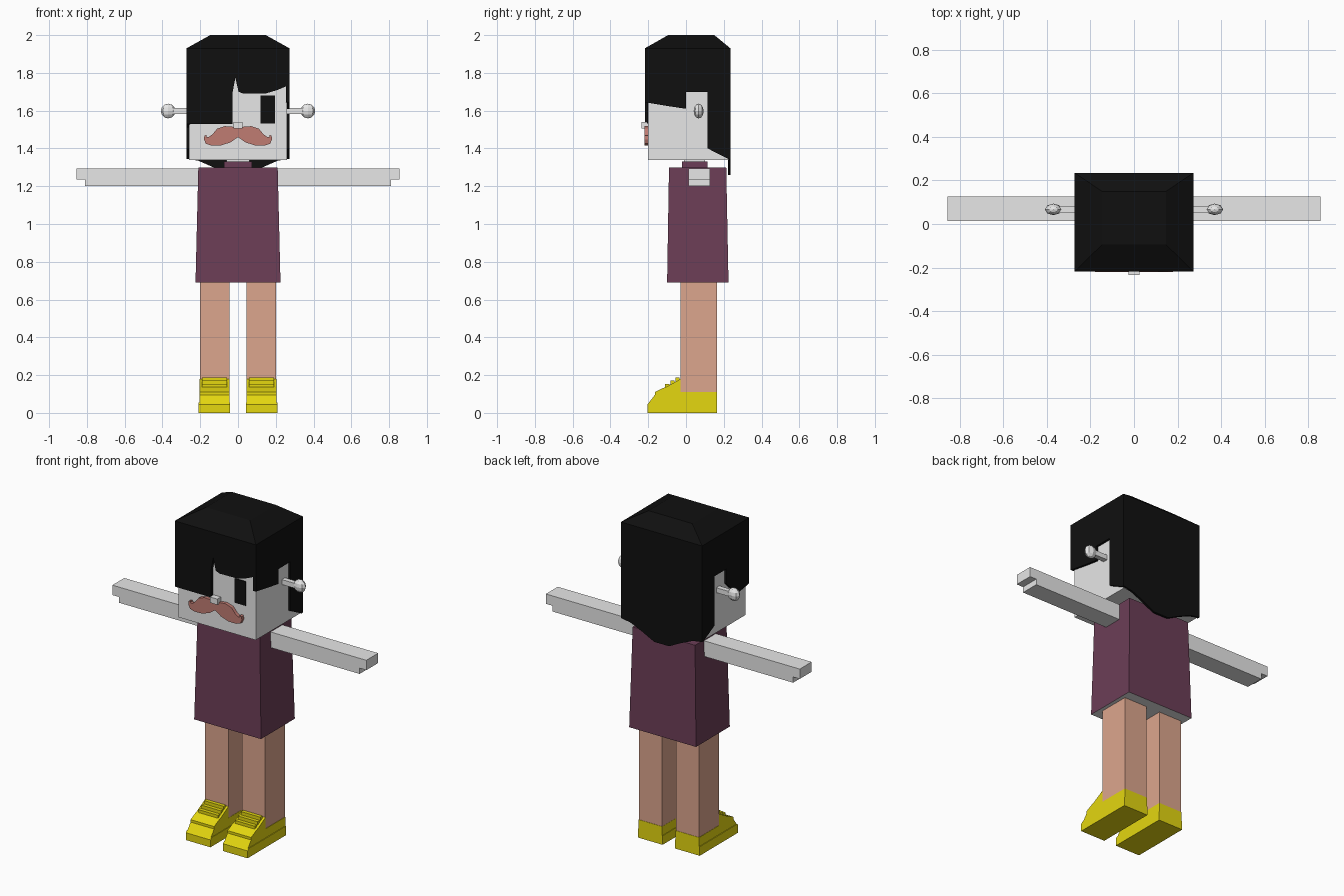
import bpy, bmesh
from mathutils import Vector

if "Cube" in bpy.data.objects:
    bpy.data.objects.remove(bpy.data.objects["Cube"], do_unlink=True)


def material(name, rgb):
    m = bpy.data.materials.new(name)
    m.use_nodes = True
    m.diffuse_color = (*rgb, 1)
    bsdf = m.node_tree.nodes["Principled BSDF"]
    bsdf.inputs["Base Color"].default_value = (*rgb, 1)
    bsdf.inputs["Roughness"].default_value = 0.8
    return m


GREY = material("light grey", (0.8, 0.8, 0.8))
BLACK = material("black", (0.005, 0.005, 0.005))
PLUM = material("plum", (0.15, 0.048, 0.095))
SKIN = material("skin", (0.72, 0.38, 0.27))
YELLOW = material("yellow", (0.78, 0.68, 0.005))
ROSE = material("rose brown", (0.53, 0.2, 0.17))


def finish(name, bm, *mats):
    bmesh.ops.recalc_face_normals(bm, faces=bm.faces)
    mesh = bpy.data.meshes.new(name)
    bm.to_mesh(mesh)
    bm.free()
    for m in mats:
        mesh.materials.append(m)
    obj = bpy.data.objects.new(name, mesh)
    bpy.context.collection.objects.link(obj)
    return obj


def prism(name, pts, axis, a, b, mat):
    """Extrude a 2D outline along an axis (0 = x, 1 = y, 2 = z) from a to b."""
    def place(p):
        c = list(p)
        c.insert(axis, a)
        return c
    bm = bmesh.new()
    face = bm.faces.new([bm.verts.new(place(p)) for p in pts])
    out = bmesh.ops.extrude_face_region(bm, geom=[face])
    step = Vector((0, 0, 0))
    step[axis] = b - a
    bmesh.ops.translate(bm, vec=step,
                        verts=[v for v in out["geom"] if isinstance(v, bmesh.types.BMVert)])
    return finish(name, bm, mat)


def box(name, x, y, z, mat):
    return prism(name, [(x[0], y[0]), (x[1], y[0]), (x[1], y[1]), (x[0], y[1])], 2, *z, mat)


def loft(name, rings, *mats):
    """Join stacked rectangles given as (x0, x1, y0, y1, z)."""
    bm = bmesh.new()
    loops = [[bm.verts.new(p) for p in ((x0, y0, z), (x1, y0, z), (x1, y1, z), (x0, y1, z))]
             for x0, x1, y0, y1, z in rings]
    bm.faces.new(loops[0])
    bm.faces.new(loops[-1])
    for lo, hi in zip(loops, loops[1:]):
        for i in range(4):
            j = (i + 1) % 4
            bm.faces.new((lo[i], lo[j], hi[j], hi[i]))
    return finish(name, bm, *mats)


def mirror(pts):
    return pts + [(-x, z) for x, z in reversed(pts) if x != 0]


# Tunic with a pale underside, collar and neck
tunic = loft("tunic", [(-.225, .225, -.1, .225, .69), (-.21, .21, -.09, .213, 1.3)], PLUM, GREY)
for f in tunic.data.polygons:
    f.material_index = 1 if f.normal.z < -0.9 else 0
box("collar", (-.075, .075), (-.02, .115), (1.29, 1.33), PLUM)
box("neck", (-.06, .06), (-.01, .1), (1.3, 1.36), GREY)

# Head, eyes and nose
box("head", (-.26, .26), (-.2, .225), (1.34, 1.92), GREY)
for s, side in ((1, "left"), (-1, "right")):
    box(side + "_eye", sorted((s * .12, s * .195)), (-.206, -.195), (1.533, 1.68), BLACK)
box("nose", (-.025, .025), (-.235, -.19), (1.505, 1.54), GREY)

# Moustache
half = [(0, 1.505), (.03, 1.515), (.07, 1.518), (.11, 1.505), (.135, 1.475), (.155, 1.46),
        (.168, 1.462), (.165, 1.472), (.178, 1.468), (.18, 1.448), (.17, 1.425),
        (.14, 1.415), (.09, 1.416), (.04, 1.432), (0, 1.46)]
prism("moustache", half + [(-x, z) for x, z in half[-2:0:-1]], 1, -.22, -.195, ROSE)

# Hair: faceted crown, fringe, side panels and back panel
X, F, B = .273, -.218, .235
loft("hair_crown", [(-X, X, F, B, 1.775), (-X, X, F, B, 1.93),
                    (-.147, .147, -.095, .15, 2)], BLACK)
prism("hair_fringe", [(-X, 1.78), (-X, 1.53), (-.03, 1.53), (-.028, 1.7), (-.014, 1.775),
                      (.003, 1.7), (.03, 1.69), (.15, 1.692), (.21, 1.71), (X, 1.737),
                      (X, 1.78)], 1, F, -.197, BLACK)
for s, side, low in ((1, "left", 1.645), (-1, "right", 1.53)):
    prism(side + "_hair_side", [(F, 1.78), (F, low), (-.1, low - .02), (0, 1.61), (0, 1.7),
                                (.115, 1.7), (.115, 1.4), (.222, 1.345), (B, 1.345), (B, 1.78)],
          0, s * .255, s * X, BLACK)
prism("hair_back", mirror([(X, 1.78), (X, 1.345), (.21, 1.335), (.13, 1.3), (.05, 1.26)]),
      1, .222, B, BLACK)

for s, side in ((1, "left"), (-1, "right")):
    # Side bolt: rod and flattened knob
    box(side + "_bolt_rod", sorted((s * .25, s * .35)), (.05, .08), (1.583, 1.613), GREY)
    bm = bmesh.new()
    bmesh.ops.create_uvsphere(bm, u_segments=8, v_segments=6, radius=.039)
    bmesh.ops.scale(bm, vec=(1, .68, 1), verts=bm.verts)
    bmesh.ops.translate(bm, vec=(s * .37, .067, 1.598), verts=bm.verts)
    finish(side + "_bolt_knob", bm, GREY)

    # Arm with a notched hand
    prism(side + "_arm", [(s * x, z) for x, z in (
        (.2, 1.2), (.81, 1.2), (.81, 1.235), (.855, 1.235), (.855, 1.295), (.2, 1.295))],
        1, .013, .127, GREY)

    # Leg
    box(side + "_leg", sorted((s * .046, s * .202)), (-.028, .163), (.1, .7), SKIN)

    # Shoe: sole, stepped upper and lace bars
    def across(inner, outer):
        return s * inner, s * outer
    prism(side + "_shoe_sole", [(-.205, 0), (-.205, .045), (-.195, .055), (.165, .055), (.165, 0)],
          0, *across(.042, .208), YELLOW)
    prism(side + "_shoe_upper", [(-.2, .05), (-.165, .095), (-.165, .11), (-.118, .133),
                                 (-.1, .14), (-.028, .18), (-.028, .11), (.165, .11),
                                 (.165, .05)], 0, *across(.045, .204), YELLOW)
    for y, z in ((-.1, .143), (-.073, .16), (-.046, .177)):
        box(side + "_shoe_lace", sorted(across(.058, .19)), (y - .01, y + .012),
            (z - .025, z + .011), YELLOW)
